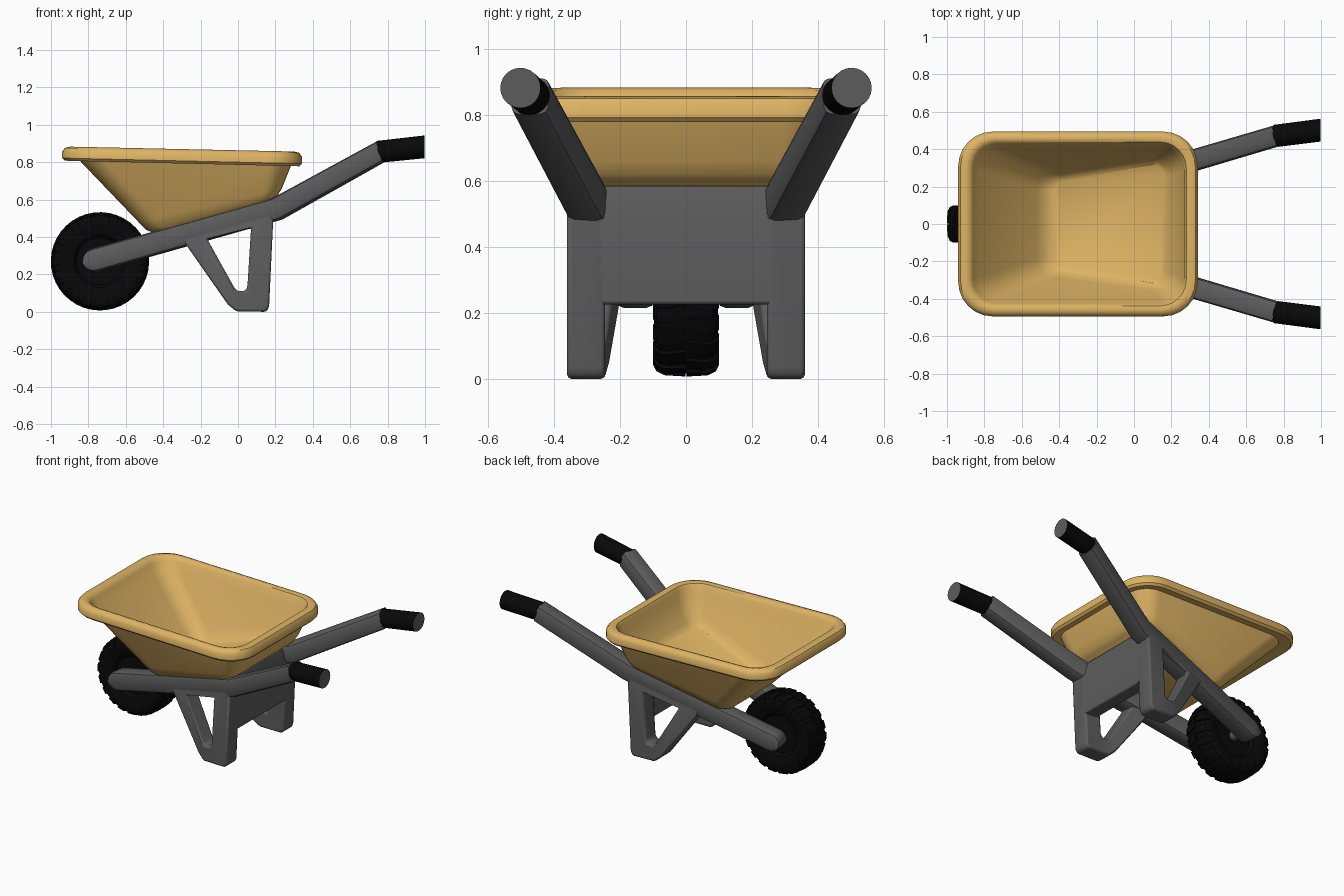
import bpy, bmesh, math
from mathutils import Vector

if "Cube" in bpy.data.objects:
    bpy.data.objects.remove(bpy.data.objects["Cube"])


def material(name, rgb):
    m = bpy.data.materials.new(name)
    m.diffuse_color = (*rgb, 1)
    m.use_nodes = True
    m.node_tree.nodes["Principled BSDF"].inputs["Base Color"].default_value = m.diffuse_color
    return m


TAN = material("tan plastic", (0.73, 0.455, 0.128))
GREY = material("grey metal", (0.108, 0.108, 0.108))
BLACK = material("black rubber", (0.0025, 0.0025, 0.0025))


def finish(name, bm, mat, bevel=0, angle=35):
    bmesh.ops.recalc_face_normals(bm, faces=bm.faces)
    me = bpy.data.meshes.new(name)
    bm.to_mesh(me)
    bm.free()
    me.materials.append(mat)
    ob = bpy.data.objects.new(name, me)
    bpy.context.collection.objects.link(ob)
    bpy.ops.object.select_all(action='DESELECT')
    bpy.context.view_layer.objects.active = ob
    ob.select_set(True)
    if bevel:
        mod = ob.modifiers.new("bevel", 'BEVEL')
        mod.width, mod.segments, mod.limit_method = bevel, 2, 'ANGLE'
    bpy.ops.object.shade_smooth_by_angle(angle=math.radians(angle))
    return ob


def loft(rings, caps=True, closed=False):
    """Skin a list of equal-length point rings."""
    bm = bmesh.new()
    vs = [[bm.verts.new(p) for p in r] for r in rings]
    n = len(rings[0])
    pairs = list(zip(vs, vs[1:])) + ([(vs[-1], vs[0])] if closed else [])
    for a, b in pairs:
        for i in range(n):
            j = (i + 1) % n
            bm.faces.new((a[i], a[j], b[j], b[i]))
    if caps and not closed:
        bm.faces.new(vs[0])
        bm.faces.new(vs[-1])
    return bm


# Tub: rounded rectangles lofted from outer floor over the rim to inner floor
def tub_ring(x0, x1, yf, yb, r, z0, z1):
    pts = []
    corners = [(x1 - r, yb - r, 0), (x0 + r, yf - r, 90),
               (x0 + r, r - yf, 180), (x1 - r, r - yb, 270)]
    for cx, cy, a0 in corners:
        for k in range(7):
            a = math.radians(a0 + 15 * k)
            x, y = cx + r * math.cos(a), cy + r * math.sin(a)
            pts.append((x, y, z0 + (z1 - z0) * (x - x0) / (x1 - x0)))
    return pts


TUB = [
    (-0.45, 0.185, 0.26, 0.34, 0.07, 0.422, 0.598),
    (-0.49, 0.21, 0.285, 0.36, 0.09, 0.438, 0.62),
    (-0.53, 0.235, 0.308, 0.38, 0.10, 0.478, 0.66),
    (-0.85, 0.285, 0.43, 0.43, 0.13, 0.812, 0.785),
    (-0.925, 0.328, 0.48, 0.48, 0.17, 0.808, 0.778),
    (-0.94, 0.341, 0.494, 0.494, 0.185, 0.822, 0.792),
    (-0.94, 0.341, 0.494, 0.494, 0.185, 0.856, 0.829),
    (-0.927, 0.328, 0.48, 0.48, 0.175, 0.876, 0.85),
    (-0.90, 0.30, 0.458, 0.458, 0.155, 0.883, 0.857),
    (-0.875, 0.28, 0.438, 0.438, 0.14, 0.876, 0.851),
    (-0.86, 0.268, 0.425, 0.425, 0.13, 0.855, 0.83),
    (-0.83, 0.26, 0.405, 0.405, 0.12, 0.80, 0.78),
    (-0.52, 0.208, 0.285, 0.357, 0.10, 0.505, 0.69),
    (-0.475, 0.182, 0.262, 0.337, 0.08, 0.465, 0.65),
    (-0.42, 0.16, 0.235, 0.315, 0.06, 0.455, 0.624),
]
finish("tub", loft([tub_ring(*r) for r in TUB]), TAN, angle=40)

# Side beams with rounded wheel ends, grips and legs, one set per side
SECTION = [(1, .6), (.88, .88), (.6, 1), (-.6, 1), (-.88, .88), (-1, .6),
           (-1, -.6), (-.88, -.88), (-.6, -1), (.6, -1), (.88, -.88), (1, -.6)]


def section(c, d, half, height=1.0, round_shape=False):
    d = d.normalized()
    side = Vector((0, 0, 1)).cross(d).normalized()
    up = d.cross(side)
    shape = SECTION
    if round_shape:
        shape = [(math.cos(k * math.pi / 12), math.sin(k * math.pi / 12))
                 for k in range(24)]
    return [c + side * (u * half) + up * (v * half * height) for u, v in shape]


def leg_y(x):
    return 0.303 + 0.25 * min(0, x)


LEG_OUT = [(-.30, .39), (-.055, .04), (-.01, .002), (.15, .0), (.166, .022), (.19, .53)]
LEG_IN = [(-.165, .39), (-.02, .13), (-.002, .11), (.035, .11), (.05, .13), (.07, .45)]

for s, label in ((-1, "front"), (1, "back")):
    p0 = Vector((-0.762, 0.155 * s, 0.277))
    p1 = Vector((0.21, 0.308 * s, 0.55))
    p2 = Vector((0.765, 0.472 * s, 0.857))
    p3 = Vector((0.998, 0.502 * s, 0.882))
    d0, d1, d2 = p1 - p0, p2 - p1, p3 - p2
    h = 0.058
    rings = []
    for a in (85, 60, 40, 20, 0):
        t = math.radians(a)
        rings.append(section(p0 - d0.normalized() * h * 1.1 * math.sin(t), d0, h, 1.07 * math.cos(t)))
    rings.append(section(p1, d0.normalized() + d1.normalized(), h, 1.04))
    rings.append(section(p2, d1.normalized() + d2.normalized(), h * .98))
    finish(f"{label}_beam", loft(rings), GREY)

    # grip with a grey end face
    end = section(p3, Vector((1, 0, 0)), 0.061, 1, True)
    start = section(p2 - d2 * 0.02, d1.normalized() + d2.normalized(), 0.06, 1, True)
    grip = finish(f"{label}_grip", loft([start, end]), BLACK)
    grip.data.materials.append(GREY)
    for f in grip.data.polygons:
        if f.normal.x > 0.98:
            f.material_index = 1

    # leg: bent frame with a triangular opening
    def at(loop, off):
        return [(x, s * (leg_y(x) + off), z) for x, z in loop]
    w = 0.057
    bm = loft([at(LEG_OUT, w), at(LEG_OUT, -w), at(LEG_IN, -w), at(LEG_IN, w)], closed=True)
    finish(f"{label}_leg", bm, GREY, bevel=0.014)

# Panel between the legs, with its leaning upper part under the tub floor
PANEL = [(.075, .235), (.174, .225), (.187, .475), (.16, .587), (.09, .57), (.075, .475)]
finish("leg_panel", loft([[(x, y, z) for x, z in PANEL] for y in (-.30, .30)]),
       GREY, bevel=0.01)

# Wheel: lathed tyre, tread lugs and axle
WX, WZ = -0.738, 0.27


def spin(profile, n=48):
    return loft([[(WX + r * math.cos(2 * math.pi * k / n), y,
                   WZ + r * math.sin(2 * math.pi * k / n)) for k in range(n)]
                 for r, y in profile])


half = [(.02, .055), (.125, .055), (.14, .078), (.19, .097), (.225, .096), (.244, .082), (.253, .05)]
bm = spin(half + [(r, -y) for r, y in reversed(half)])
finish("tyre", bm, BLACK)

bm = bmesh.new()
LUGS = 20
for k in range(LUGS):
    for s in (-1, 1):
        a0 = 2 * math.pi * (k + (0.5 if s > 0 else 0)) / LUGS
        vs = []
        for y, r_in, r_out, skew in ((.002, .24, .263, .05), (.065, .235, .26, 0),
                                     (.09, .225, .248, 0), (.1, .205, .228, 0)):
            for r, da in ((r_in, -.1), (r_out, -.09), (r_out, .09), (r_in, .1)):
                a = a0 + da + skew
                vs.append(bm.verts.new((WX + r * math.cos(a), s * y, WZ + r * math.sin(a))))
        for o in (0, 4, 8):
            for i in range(4):
                j = (i + 1) % 4
                bm.faces.new((vs[o + i], vs[o + j], vs[o + 4 + j], vs[o + 4 + i]))
        bm.faces.new(vs[:4])
        bm.faces.new(vs[12:])
finish("tyre_tread", bm, BLACK, angle=25)

finish("axle", spin([(.03, -.15), (.03, .15)], 16), GREY)
